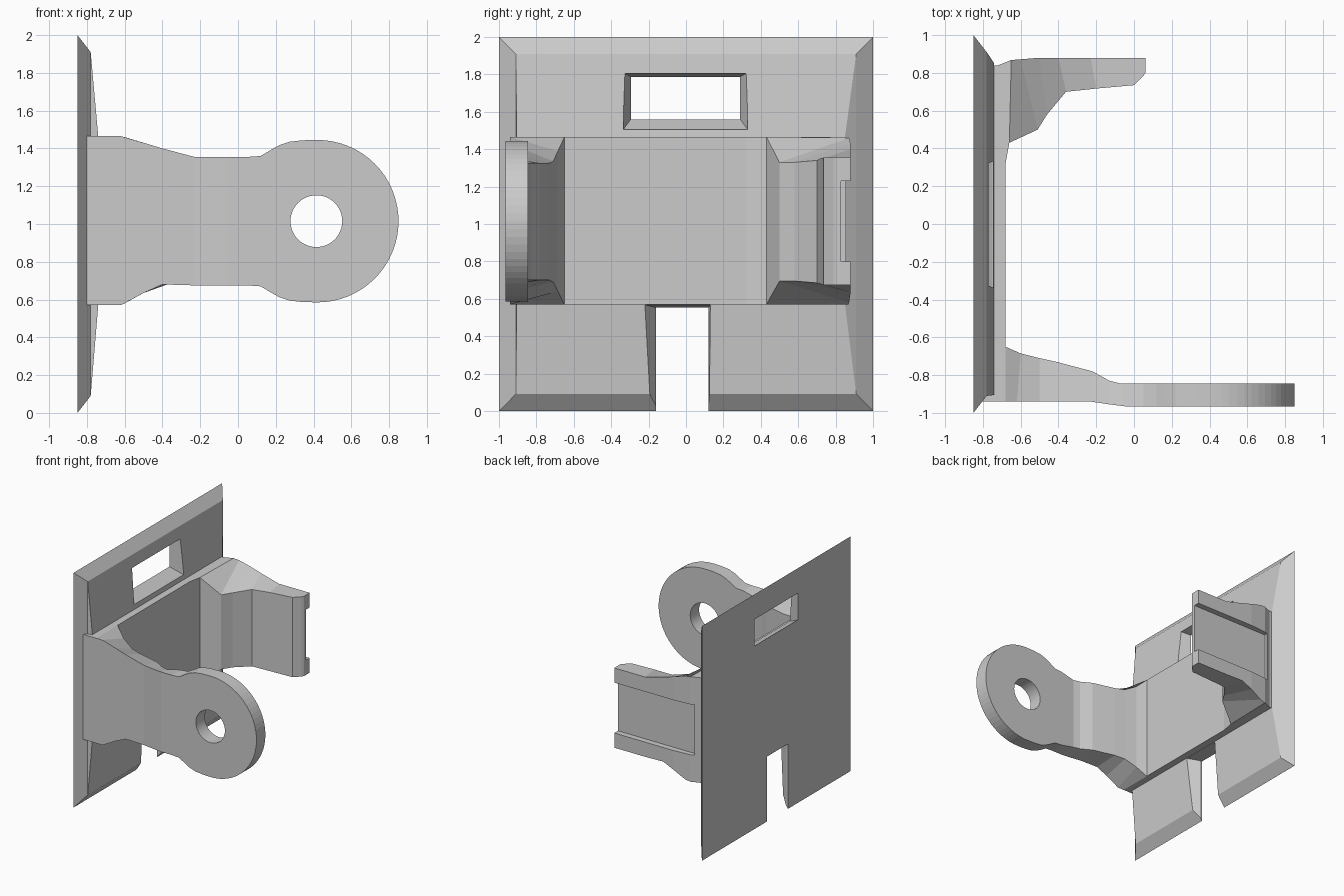
import bpy, bmesh, math


def make(name, rings):
    """Loft a closed solid through rings with equal point counts."""
    bm = bmesh.new()
    loops = [[bm.verts.new(p) for p in r] for r in rings]
    n = len(loops[0])
    for a, b in zip(loops, loops[1:]):
        for i in range(n):
            j = (i + 1) % n
            bm.faces.new((a[i], a[j], b[j], b[i]))
    bm.faces.new(loops[0])
    bm.faces.new(loops[-1])
    bmesh.ops.remove_doubles(bm, verts=bm.verts, dist=1e-4)
    bmesh.ops.recalc_face_normals(bm, faces=bm.faces)
    me = bpy.data.meshes.new(name)
    bm.to_mesh(me)
    bm.free()
    ob = bpy.data.objects.new(name, me)
    bpy.context.collection.objects.link(ob)
    return ob


def rect(x, y0, y1, z0, z1):
    return [(x, y0, z0), (x, y1, z0), (x, y1, z1), (x, y0, z1)]


def cut(target, cutter):
    cutter.hide_render = True
    m = target.modifiers.new("cut", 'BOOLEAN')
    m.operation, m.object, m.solver = 'DIFFERENCE', cutter, 'EXACT'
    bpy.context.view_layer.objects.active = target
    bpy.ops.object.modifier_apply(modifier=m.name)
    bpy.data.objects.remove(cutter)


def arm(name, stations):
    """Each station: outer edge and inner edge as (x, y, z_low, z_high)."""
    return make(name, [[(o[0], o[1], o[2]), (i[0], i[1], i[2]),
                        (i[0], i[1], i[3]), (o[0], o[1], o[3])]
                       for o, i in stations])


# Bevelled back plate rising gently to the middle
plate = make("back_plate", [
    rect(-0.85, -1, 1, 0, 2),
    rect(-0.78, -0.91, 0.91, 0.09, 1.91),
    rect(-0.74, -0.905, 0.85, 0.57, 1.465)])

# Window above and open notch below, both flaring forwards
cut(plate, make("window_cutter", [
    rect(-0.90, -0.295, 0.29, 1.57, 1.785),
    rect(-0.85, -0.295, 0.29, 1.56, 1.787),
    rect(-0.75, -0.335, 0.33, 1.505, 1.81),
    rect(-0.65, -0.335, 0.33, 1.505, 1.81)]))
cut(plate, make("notch_cutter", [
    rect(-0.90, -0.16, 0.12, -0.2, 0.553),
    rect(-0.83, -0.16, 0.12, -0.2, 0.553),
    rect(-0.74, -0.22, 0.13, -0.2, 0.568),
    rect(-0.65, -0.22, 0.13, -0.2, 0.568)]))

# Raised pad between the arms
make("centre_pad", [rect(-0.80, -0.66, 0.33, 0.57, 1.465),
                    rect(-0.68, -0.66, 0.33, 0.57, 1.465)])

# Front arm, tapering into a round eye
CX, CZ, R = 0.42, 1.015, 0.43
front = [
    ((-0.82, -0.94, 0.57, 1.465), (-0.82, -0.65, 0.57, 1.465)),
    ((-0.68, -0.94, 0.57, 1.465), (-0.68, -0.65, 0.57, 1.465)),
    ((-0.62, -0.94, 0.57, 1.465), (-0.60, -0.685, 0.64, 1.39)),
    ((-0.50, -0.94, 0.635, 1.43), (-0.50, -0.71, 0.69, 1.335)),
    ((-0.40, -0.94, 0.68, 1.40), (-0.41, -0.73, 0.70, 1.325)),
    ((-0.23, -0.94, 0.675, 1.355), (-0.22, -0.78, 0.70, 1.325)),
    ((-0.13, -0.955, 0.675, 1.355), (-0.13, -0.83, 0.70, 1.325)),
    ((-0.05, -0.965, 0.675, 1.355), (-0.07, -0.845, 0.70, 1.325))]
eye = [(0.05, 0.34), (0.12, 0.345), (0.17, 0.375), (0.22, 0.403),
       (0.27, 0.42), (0.34, 0.428)]
eye += [(CX + R * math.sin(a), R * math.cos(a))
        for a in [math.pi / 2 * k / 16 for k in range(16)]]
eye.append((CX + R, 0.006))
for x, h in eye:
    front.append(((x, -0.965, CZ - h, CZ + h), (x, -0.845, CZ - h, CZ + h)))
front_arm = arm("front_arm", front)

# Pin hole through the eye
hole = [[(0.415 + 0.137 * math.cos(a), y, CZ + 0.137 * math.sin(a))
         for a in [math.tau * k / 48 for k in range(48)]] for y in (-1.1, -0.7)]
cut(front_arm, make("pin_hole_cutter", hole))

# Shorter rear arm
rear_arm = arm("rear_arm", [
    ((-0.82, 0.84, 0.57, 1.465), (-0.82, 0.32, 0.57, 1.465)),
    ((-0.72, 0.84, 0.57, 1.465), (-0.68, 0.32, 0.57, 1.465)),
    ((-0.65, 0.868, 0.57, 1.465), (-0.66, 0.43, 0.57, 1.465)),
    ((-0.60, 0.872, 0.58, 1.46), (-0.51, 0.50, 0.695, 1.33)),
    ((-0.50, 0.88, 0.635, 1.43), (-0.46, 0.58, 0.695, 1.33)),
    ((-0.40, 0.88, 0.68, 1.40), (-0.36, 0.70, 0.685, 1.34)),
    ((-0.23, 0.88, 0.675, 1.355), (-0.20, 0.717, 0.68, 1.35)),
    ((0.0, 0.88, 0.675, 1.355), (0.0, 0.735, 0.675, 1.355)),
    ((0.05, 0.88, 0.675, 1.355), (0.05, 0.785, 0.675, 1.355)),
    ((0.06, 0.88, 0.675, 1.355), (0.06, 0.80, 0.675, 1.355))])

# Shallow channel along its outer face
cut(rear_arm, make("channel_cutter", [rect(-0.68, 0.83, 1.0, 0.80, 1.23),
                                      rect(0.2, 0.83, 1.0, 0.80, 1.23)]))
